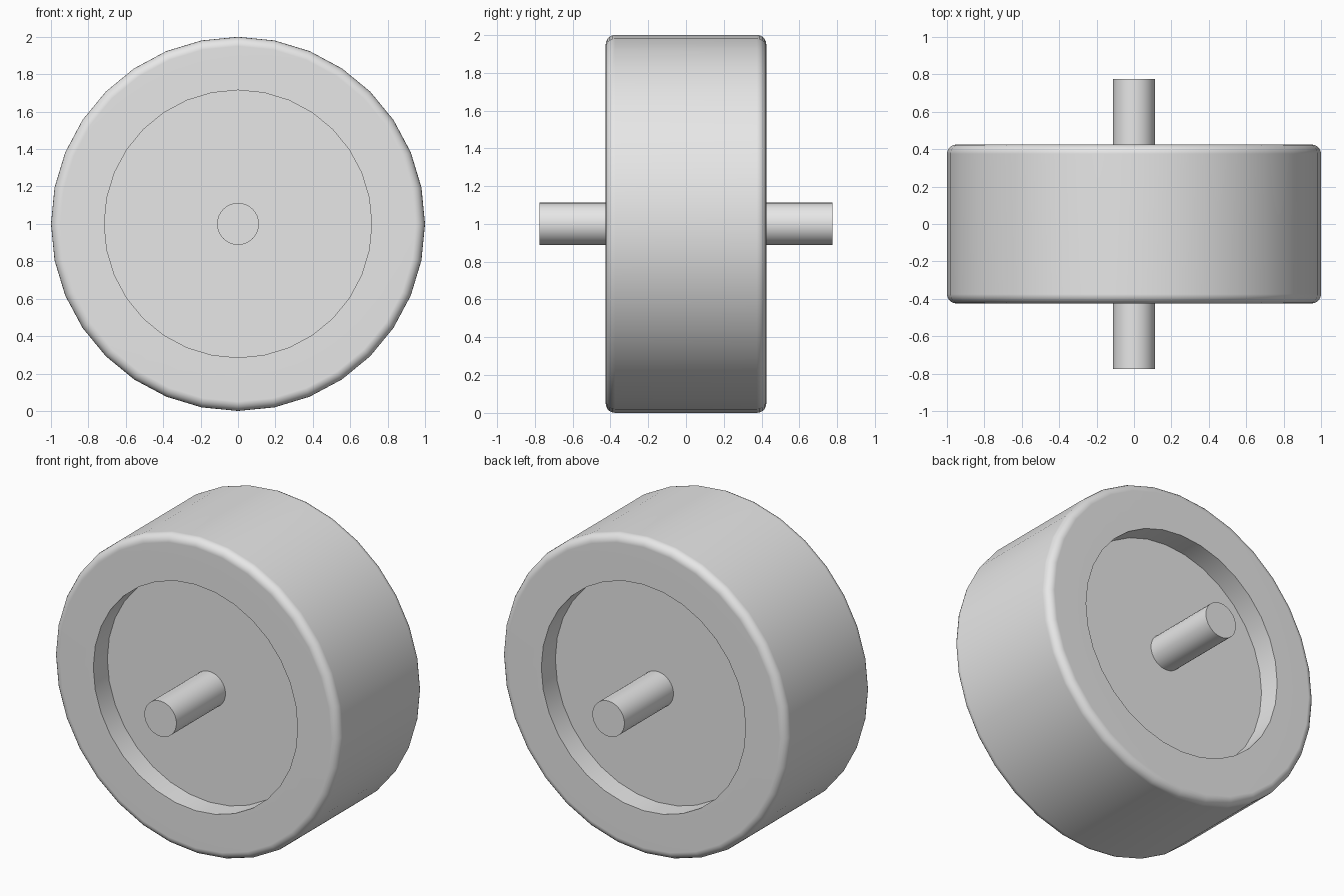
import bpy, bmesh, math
from mathutils import Matrix, Vector

old = bpy.data.objects.get("Cube")
if old:
    bpy.data.objects.remove(old)

SEGMENTS = 32
RADIUS, HALF_WIDTH, ROUND = 1.0, 0.425, 0.05
RECESS_RADIUS, FLOOR_Y = 0.715, 0.285
AXLE_RADIUS, AXLE_HALF = 0.112, 0.775

grey = bpy.data.materials.new("light_grey")
grey.use_nodes = True
grey.diffuse_color = (0.8, 0.8, 0.8, 1)
grey.node_tree.nodes["Principled BSDF"].inputs["Base Color"].default_value = grey.diffuse_color


def lathe(name, profile):
    """Turn a (radius, y) profile about the y axis and close both ends."""
    bm = bmesh.new()
    verts = [bm.verts.new((0, y, r)) for r, y in profile]
    edges = [bm.edges.new(pair) for pair in zip(verts, verts[1:])]
    bmesh.ops.spin(bm, geom=verts + edges, cent=(0, 0, 0), axis=(0, 1, 0),
                   angle=math.tau, steps=SEGMENTS)
    bmesh.ops.remove_doubles(bm, verts=bm.verts, dist=0.0001)
    bmesh.ops.holes_fill(bm, edges=[e for e in bm.edges if e.is_boundary], sides=0)
    bmesh.ops.recalc_face_normals(bm, faces=bm.faces)
    mesh = bpy.data.meshes.new(name)
    bm.to_mesh(mesh)
    bm.free()
    mesh.materials.append(grey)
    obj = bpy.data.objects.new(name, mesh)
    obj.location.z = RADIUS
    bpy.context.collection.objects.link(obj)
    # Smooth sides with crisp rims
    bpy.ops.object.select_all(action='DESELECT')
    obj.select_set(True)
    bpy.context.view_layer.objects.active = obj
    bpy.ops.object.shade_smooth_by_angle(angle=math.radians(30))
    weighted = obj.modifiers.new("even_shading", 'WEIGHTED_NORMAL')
    weighted.keep_sharp = True
    return obj


# Wheel: recess wall, flat rim and rounded shoulder, mirrored to the back
shoulder = [(RADIUS - ROUND + ROUND * math.sin(a), HALF_WIDTH - ROUND + ROUND * math.cos(a))
            for a in (math.radians(90 * i / 5) for i in range(6))]
half = [(RECESS_RADIUS, FLOOR_Y), (RECESS_RADIUS, HALF_WIDTH)] + shoulder
lathe("wheel", half + [(r, -y) for r, y in reversed(half)])

# Axle: one rod through the whole wheel
lathe("axle", [(AXLE_RADIUS, -AXLE_HALF), (AXLE_RADIUS, AXLE_HALF)])
